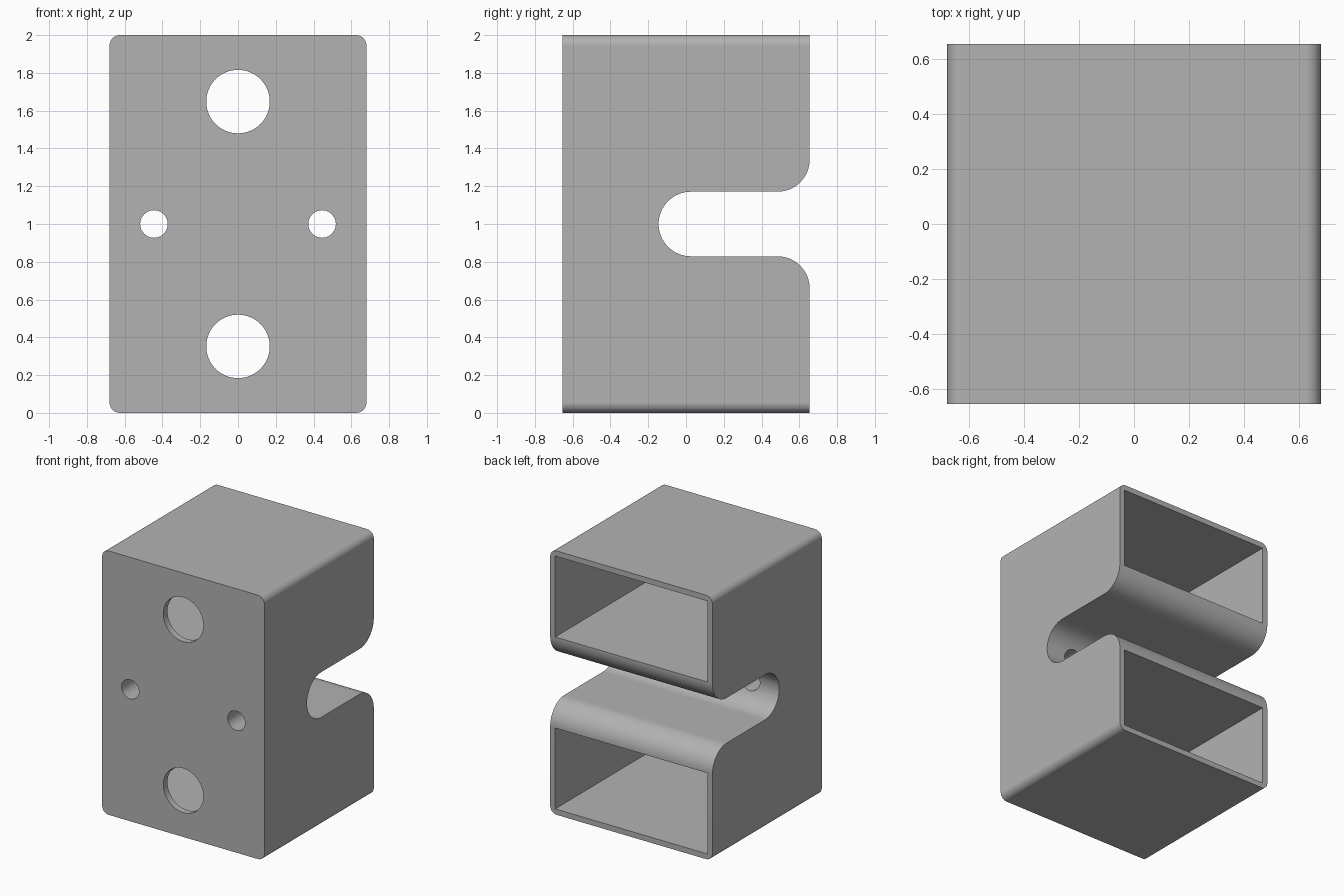
import bpy
import bmesh
import math
from mathutils import Vector

if "Cube" in bpy.data.objects:
    bpy.data.objects.remove(bpy.data.objects["Cube"], do_unlink=True)

HALF_X, HALF_Y, HEIGHT = 0.68, 0.655, 2.0
MID = HEIGHT / 2
WALL = 0.042          # shell thickness around the pockets
CORNER = 0.055        # radius of the long outer edges
SLOT_R = 0.171        # slot half height and lip radius

grey = bpy.data.materials.new("Plain grey")
grey.use_nodes = True
grey.diffuse_color = (0.448, 0.448, 0.448, 1)
grey.node_tree.nodes["Principled BSDF"].inputs["Base Color"].default_value = grey.diffuse_color


def arc(cu, cv, r, start, end, steps):
    """Points on a circular arc, angles in degrees."""
    angles = [math.radians(start + (end - start) * i / steps) for i in range(steps + 1)]
    return [(cu + r * math.cos(a), cv + r * math.sin(a)) for a in angles]


def prism(name, outline, axis, low, high):
    """Extrude a 2D outline along x (outline in y, z) or along y (outline in x, z)."""
    bm = bmesh.new()
    if axis == "x":
        verts = [bm.verts.new((low, u, v)) for u, v in outline]
        step = Vector((high - low, 0, 0))
    else:
        verts = [bm.verts.new((u, low, v)) for u, v in outline]
        step = Vector((0, high - low, 0))
    base = bm.faces.new(verts)
    top = bmesh.ops.extrude_face_region(bm, geom=[base], use_keep_orig=True)
    bmesh.ops.translate(bm, vec=step, verts=[g for g in top["geom"] if isinstance(g, bmesh.types.BMVert)])
    bmesh.ops.recalc_face_normals(bm, faces=bm.faces)
    mesh = bpy.data.meshes.new(name)
    bm.to_mesh(mesh)
    bm.free()
    mesh.materials.append(grey)
    obj = bpy.data.objects.new(name, mesh)
    bpy.context.collection.objects.link(obj)
    return obj


# Outer block with rounded long edges
cx, low_z, high_z = HALF_X - CORNER, CORNER, HEIGHT - CORNER
outline = (arc(cx, high_z, CORNER, 0, 90, 10) + arc(-cx, high_z, CORNER, 90, 180, 10)
           + arc(-cx, low_z, CORNER, 180, 270, 10) + arc(cx, low_z, CORNER, 270, 360, 10))
body = prism("bracket_body", outline, "y", -HALF_Y, HALF_Y)

# Round-ended slot across the back, with flared lips
lip_y = HALF_Y - SLOT_R
slot = ([(HALF_Y + 0.2, MID + 2 * SLOT_R)]
        + arc(lip_y, MID + 2 * SLOT_R, SLOT_R, 0, -90, 16)
        + arc(0.026, MID, SLOT_R, 90, 270, 32)
        + arc(lip_y, MID - 2 * SLOT_R, SLOT_R, 90, 0, 16)
        + [(HALF_Y + 0.2, MID - 2 * SLOT_R)])
cutters = [prism("slot_cutter", slot, "x", -1, 1)]

for side, label in ((1, "upper"), (-1, "lower")):
    # Pocket open to the back
    near, far = MID + side * (2 * SLOT_R + 0.003), MID + side * (MID - WALL)
    px = HALF_X - WALL
    box = [(-px, near), (px, near), (px, far), (-px, far)]
    cutters.append(prism(label + "_pocket_cutter", box, "y", -HALF_Y + 0.05, 1))
    # Large hole through the front wall
    hole = arc(0, MID + side * 0.648, 0.168, 0, 360, 64)[:-1]
    cutters.append(prism(label + "_hole_cutter", hole, "y", -1, -0.4))
    # Small hole from the front into the slot
    bolt = arc(side * 0.445, MID, 0.073, 0, 360, 40)[:-1]
    cutters.append(prism(label + "_bolt_cutter", bolt, "y", -1, 0.02))

bpy.context.view_layer.objects.active = body
for cutter in cutters:
    cut = body.modifiers.new(cutter.name, "BOOLEAN")
    cut.operation = "DIFFERENCE"
    cut.solver = "EXACT"
    cut.object = cutter
    bpy.ops.object.modifier_apply(modifier=cut.name)
    bpy.data.objects.remove(cutter, do_unlink=True)

# Smooth rounds with crisp edges and flat faces
bpy.ops.object.select_all(action="DESELECT")
body.select_set(True)
bpy.ops.object.shade_smooth_by_angle(angle=math.radians(30))
normals = body.modifiers.new("flat_faces", "WEIGHTED_NORMAL")
normals.keep_sharp = True
